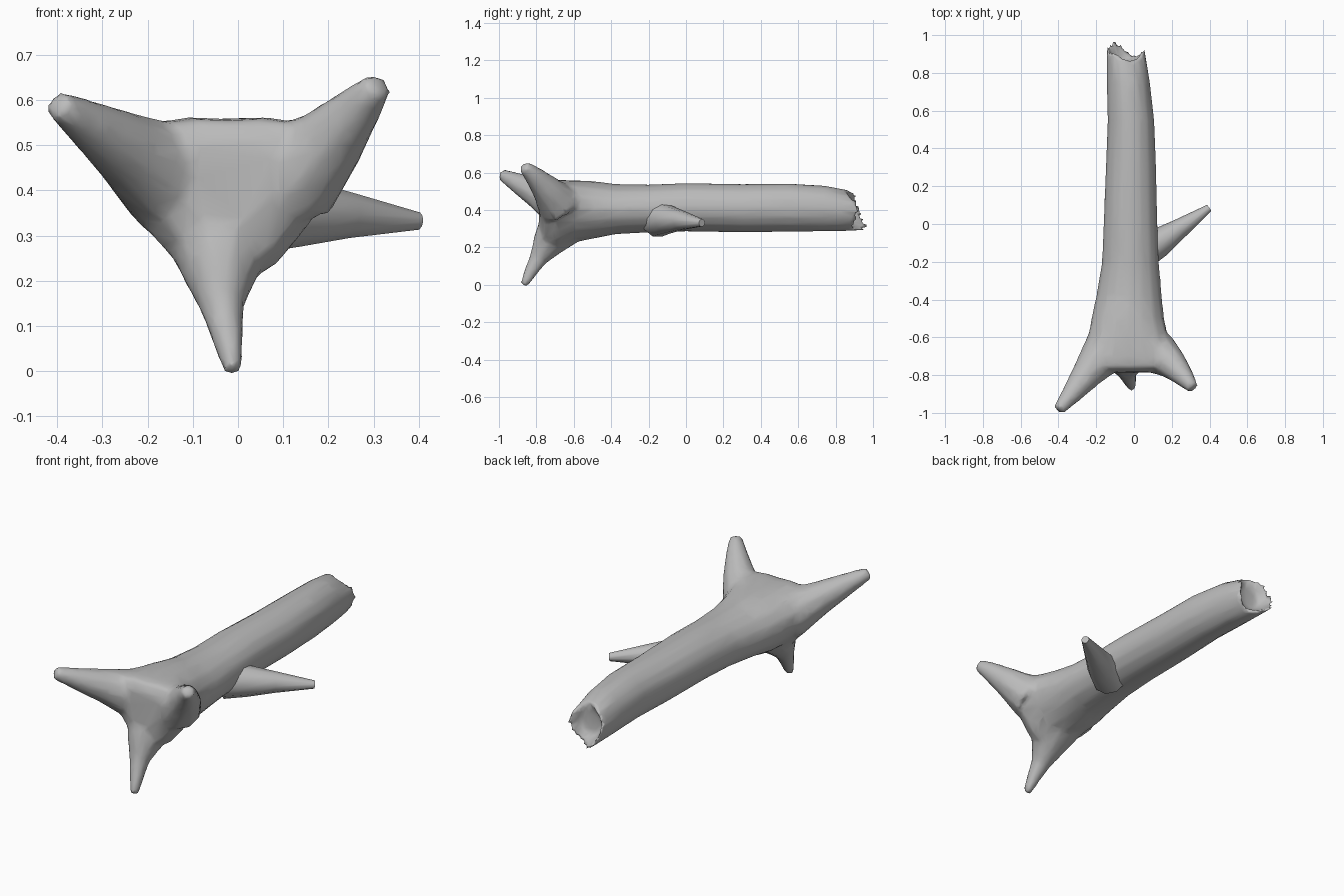
import bpy, bmesh
from math import sin, cos, pi
from mathutils import Vector

cube = bpy.data.objects.get("Cube")
if cube:
    bpy.data.objects.remove(cube)

SIDES = 16
bark = bpy.data.materials.new("grey_bark")
bark.use_nodes = True
GREY = (0.5, 0.5, 0.5, 1)
bark.diffuse_color = GREY
bark.node_tree.nodes["Principled BSDF"].inputs["Base Color"].default_value = GREY


def loft(bm, rings):
    """Skin a list of closed rings and cap both ends."""
    loops = [[bm.verts.new(p) for p in ring] for ring in rings]
    for a, b in zip(loops, loops[1:]):
        for i in range(len(a)):
            j = (i + 1) % len(a)
            bm.faces.new((a[i], a[j], b[j], b[i]))
    bm.faces.new(loops[0])
    bm.faces.new(loops[-1])


def tube(bm, path):
    """Tapered limb through (x, y, z, radius) points."""
    pts = [Vector(p[:3]) for p in path]
    rings = []
    for i, p in enumerate(pts):
        t = (pts[min(i + 1, len(pts) - 1)] - pts[max(i - 1, 0)]).normalized()
        u = t.cross(Vector((0, 0, 1))).normalized()
        v = u.cross(t)
        rings.append([p + path[i][3] * (u * cos(a) + v * sin(a))
                      for a in (2 * pi * k / 10 for k in range(10))])
    loft(bm, rings)


def trunk_ring(y, x0, x1, z0, z1, tri=0.0):
    """Cross-section fitted to a box; tri adds three lobes towards the roots."""
    ring = []
    for k in range(SIDES):
        a = 2 * pi * k / SIDES
        r = 1 + tri * cos(3 * (a + pi / 2))
        ring.append(Vector(((x0 + x1) / 2 + (x1 - x0) / 2 * r * cos(a), y,
                            (z0 + z1) / 2 + (z1 - z0) / 2 * r * sin(a))))
    return ring


def finish(bm, name):
    bmesh.ops.recalc_face_normals(bm, faces=bm.faces)
    mesh = bpy.data.meshes.new(name)
    bm.to_mesh(mesh)
    bm.free()
    mesh.materials.append(bark)
    mesh.shade_smooth()
    obj = bpy.data.objects.new(name, mesh)
    bpy.context.collection.objects.link(obj)
    return obj


# Trunk, from the flared root plate to the broken end
sections = [
    (-0.785, -0.14, 0.09, 0.32, 0.52, 0.10), (-0.76, -0.22, 0.18, 0.25, 0.58, 0.16),
    (-0.70, -0.27, 0.22, 0.22, 0.585, 0.15), (-0.60, -0.24, 0.18, 0.24, 0.572, 0.08),
    (-0.50, -0.225, 0.16, 0.25, 0.56, 0.03), (-0.38, -0.20, 0.148, 0.27, 0.54),
    (-0.20, -0.17, 0.132, 0.28, 0.537), (0.0, -0.162, 0.125, 0.285, 0.545),
    (0.30, -0.15, 0.118, 0.28, 0.54), (0.55, -0.14, 0.108, 0.283, 0.543),
    (0.75, -0.145, 0.085, 0.285, 0.53),
]
rings = [trunk_ring(*s) for s in sections]

# Jagged broken rim with a shallow hollow inside it
rim = trunk_ring(0.92, -0.145, 0.055, 0.288, 0.505)
hollow = trunk_ring(0.86, -0.11, 0.025, 0.33, 0.47)
for k, p in enumerate(rim):
    a = 2 * pi * k / SIDES
    p.y += 0.06 * max(0, cos(a - 1.05 * pi)) + 0.02 * cos(3 * a) - 0.05 * max(0, sin(a - 0.4))
rings += [rim, hollow]

bm = bmesh.new()
loft(bm, rings)

# Three roots spreading from the plate
roots = [
    [(-0.14, -0.66, 0.42, 0.13), (-0.245, -0.79, 0.49, 0.085),
     (-0.33, -0.90, 0.545, 0.055), (-0.40, -0.985, 0.59, 0.032)],
    [(0.12, -0.68, 0.43, 0.12), (0.205, -0.745, 0.51, 0.082),
     (0.265, -0.81, 0.58, 0.055), (0.312, -0.868, 0.635, 0.032)],
    [(-0.04, -0.67, 0.31, 0.13), (-0.04, -0.74, 0.22, 0.088),
     (-0.035, -0.79, 0.14, 0.05), (-0.022, -0.83, 0.07, 0.036), (-0.01, -0.868, -0.002, 0.022)],
]
for path in roots:
    tube(bm, path)

# Blend trunk and roots into one faceted, smooth-shaded skin
trunk = finish(bm, "trunk_with_roots")
remesh = trunk.modifiers.new("blend", "REMESH")
remesh.mode = "VOXEL"
remesh.voxel_size = 0.014
remesh.use_smooth_shade = True
soften = trunk.modifiers.new("soften", "SMOOTH")
soften.factor = 0.5
soften.iterations = 5
reduce = trunk.modifiers.new("reduce", "DECIMATE")
reduce.ratio = 0.12

# Broken branch stub on the left side
bm = bmesh.new()
tube(bm, [(0.03, -0.15, 0.355, 0.10), (0.13, -0.10, 0.35, 0.078),
          (0.24, -0.025, 0.345, 0.053), (0.398, 0.085, 0.332, 0.02)])
branch = finish(bm, "branch_stub")
bpy.context.view_layer.objects.active = branch
branch.select_set(True)
bpy.ops.object.shade_smooth_by_angle(angle=0.9)
